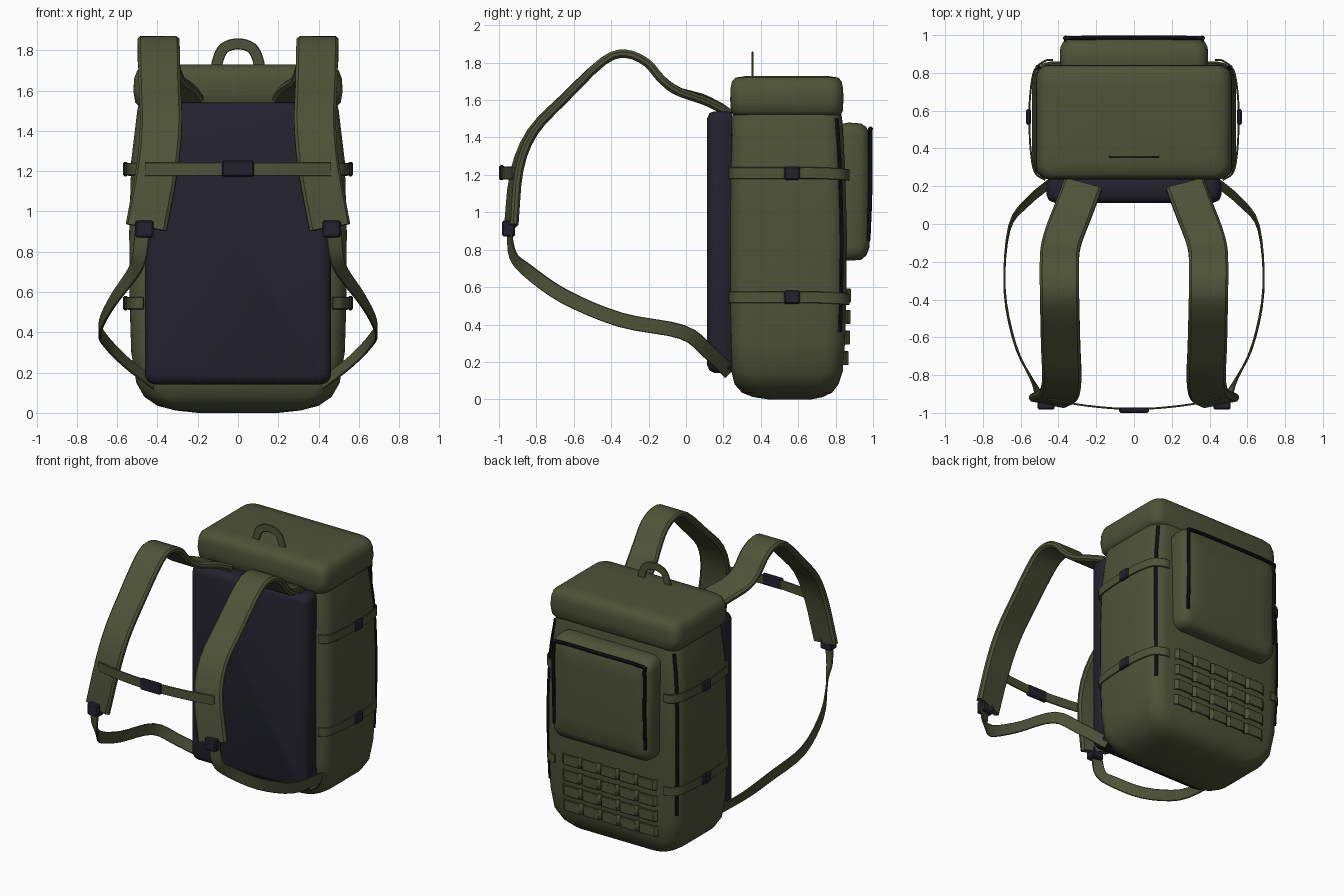
import bpy, bmesh, math
from mathutils import Vector


def material(name, col):
    m = bpy.data.materials.new(name)
    m.diffuse_color = (*col, 1)
    return m


OLIVE = material("olive_canvas", (0.078, 0.086, 0.040))
NAVY = material("dark_navy_padding", (0.017, 0.016, 0.028))
ZIP = material("black_zip", (0.008, 0.008, 0.012))


def finish(name, bm, mat, angle=40):
    bmesh.ops.recalc_face_normals(bm, faces=bm.faces[:])
    me = bpy.data.meshes.new(name)
    bm.to_mesh(me)
    bm.free()
    me.materials.append(mat)
    ob = bpy.data.objects.new(name, me)
    bpy.context.collection.objects.link(ob)
    bpy.ops.object.select_all(action='DESELECT')
    ob.select_set(True)
    bpy.context.view_layer.objects.active = ob
    bpy.ops.object.shade_smooth_by_angle(angle=math.radians(angle))
    return ob


def skin(name, rings, mat, angle=40):
    """Join closed rings of points into a capped solid."""
    bm = bmesh.new()
    vs = [[bm.verts.new(p) for p in r] for r in rings]
    n = len(vs[0])
    for a, b in zip(vs, vs[1:]):
        for i in range(n):
            bm.faces.new((a[i], a[(i + 1) % n], b[(i + 1) % n], b[i]))
    bm.faces.new(vs[0])
    bm.faces.new(vs[-1])
    return finish(name, bm, mat, angle)


def loft(name, sections, mat, axis='z'):
    """Rounded-rectangle sections: (height, half u, v min, v max, corner radius)."""
    rings = []
    for h, hu, v0, v1, r in sections:
        ring = []
        for k, (su, sv) in enumerate(((1, 1), (-1, 1), (-1, -1), (1, -1))):
            for j in range(5):
                a = math.radians(90 * k + 22.5 * j)
                u = su * (hu - r) + r * math.cos(a)
                v = (v1 - r if sv > 0 else v0 + r) + r * math.sin(a)
                ring.append((u, v, h) if axis == 'z' else (u, h, v))
        rings.append(ring)
    return skin(name, rings, mat, 50)


def spline(vals, steps):
    """Catmull-Rom through the given vectors."""
    p = [Vector(v) for v in vals]
    p = [2 * p[0] - p[1]] + p + [2 * p[-1] - p[-2]]
    out = []
    for i in range(1, len(p) - 2):
        a, b, c, d = p[i - 1:i + 3]
        for k in range(steps):
            t = k / steps
            out.append(0.5 * (2 * b + (c - a) * t + (2 * a - 5 * b + 4 * c - d) * t * t
                              + (3 * b - a - 3 * c + d) * t ** 3))
    return out + [p[-2]]


def ribbon(name, pts, width, thick, wdirs, mat, steps=4, side=1):
    """Flat strap along a path; wdirs is one width direction or one per point."""
    if not isinstance(wdirs[0], (tuple, list)):
        wdirs = [wdirs] * len(pts)
    path, dirs = spline(pts, steps), spline(wdirs, steps)
    w, t = width / 2, thick / 2
    c = t * 0.6
    prof = ((w, t - c), (w - c, t), (c - w, t), (-w, t - c),
            (-w, c - t), (c - w, -t), (w - c, -t), (w, c - t))
    rings = []
    for i, p in enumerate(path):
        tan = (path[min(i + 1, len(path) - 1)] - path[max(i - 1, 0)]).normalized()
        d = (dirs[i] - tan * dirs[i].dot(tan)).normalized()
        n = tan.cross(d)
        ring = [p + d * a + n * b for a, b in prof]
        rings.append([(q.x * side, q.y, q.z) for q in ring])
    return skin(name, rings, mat)


def box(name, loc, size, mat, bevel=0.008):
    bm = bmesh.new()
    bmesh.ops.create_cube(bm, size=1)
    for v in bm.verts:
        v.co = Vector(loc) + Vector(a * b for a, b in zip(v.co, size))
    bmesh.ops.bevel(bm, geom=bm.edges[:], offset=bevel, segments=1, affect='EDGES')
    return finish(name, bm, mat, 30)


# Main bag with rounded bottom
loft("main_bag", [
    (0.0, 0.20, 0.44, 0.67, 0.08), (0.012, 0.31, 0.36, 0.73, 0.10), (0.035, 0.40, 0.30, 0.78, 0.11),
    (0.08, 0.465, 0.26, 0.815, 0.11), (0.15, 0.505, 0.242, 0.838, 0.10), (0.3, 0.53, 0.237, 0.85, 0.10),
    (0.55, 0.538, 0.235, 0.858, 0.10), (0.9, 0.54, 0.235, 0.86, 0.10), (1.25, 0.53, 0.237, 0.85, 0.10),
    (1.5, 0.50, 0.245, 0.835, 0.10), (1.58, 0.48, 0.26, 0.82, 0.10)], OLIVE)
# Lid
loft("lid", [
    (1.515, 0.46, 0.28, 0.80, 0.06), (1.52, 0.49, 0.252, 0.825, 0.07), (1.54, 0.51, 0.240, 0.838, 0.07),
    (1.60, 0.52, 0.236, 0.842, 0.07), (1.66, 0.515, 0.238, 0.84, 0.07), (1.70, 0.50, 0.246, 0.832, 0.07),
    (1.72, 0.475, 0.265, 0.815, 0.07), (1.73, 0.40, 0.33, 0.75, 0.06)], OLIVE)
# Back padding
loft("back_pad", [
    (0.245, 0.45, 0.15, 1.535, 0.04), (0.21, 0.462, 0.142, 1.54, 0.05), (0.15, 0.462, 0.142, 1.54, 0.05),
    (0.125, 0.45, 0.155, 1.53, 0.05), (0.112, 0.42, 0.185, 1.50, 0.04)], NAVY, 'y')
# Rear pocket
loft("rear_pocket", [
    (0.82, 0.385, 0.75, 1.47, 0.06), (0.87, 0.393, 0.742, 1.48, 0.07), (0.935, 0.39, 0.745, 1.475, 0.07),
    (0.965, 0.375, 0.77, 1.455, 0.07), (0.98, 0.345, 0.81, 1.42, 0.06),
    (0.988, 0.25, 0.92, 1.32, 0.06)], OLIVE, 'y')
ribbon("pocket_zip", [(-0.36, 0.975, 0.85), (-0.36, 0.985, 1.1), (-0.36, 0.985, 1.40), (-0.33, 0.985, 1.443),
                      (0, 0.988, 1.447), (0.33, 0.985, 1.443), (0.36, 0.985, 1.40), (0.36, 0.985, 1.1),
                      (0.36, 0.975, 0.85)], 0.022, 0.022,
       [(1, 0, 0)] * 3 + [(0.7, 0, -0.7), (0, 0, -1), (-0.7, 0, -0.7)] + [(-1, 0, 0)] * 3, ZIP)
# Grab handle
ribbon("grab_handle", [(-0.108, 0.355, 1.70), (-0.10, 0.355, 1.75), (-0.07, 0.355, 1.81), (0, 0.355, 1.832),
                       (0.07, 0.355, 1.81), (0.10, 0.355, 1.75), (0.108, 0.355, 1.70)], 0.055, 0.012,
       [(1, 0, 0), (1, 0, -0.2), (0.7, 0, -0.7), (0, 0, -1), (-0.7, 0, -0.7), (-1, 0, -0.2), (-1, 0, 0)], OLIVE)

# Webbing rows with raised loops
for row, z in enumerate((0.555, 0.44, 0.33, 0.22)):
    yb = (0.858, 0.856, 0.852, 0.845)[row]
    pts = []
    for k in range(5):
        x = -0.37 + 0.148 * k
        pts += [(x, yb, z), (x + 0.018, yb + 0.018, z), (x + 0.13, yb + 0.018, z)]
    ribbon(f"webbing_row_{row}", pts + [(0.37, yb, z)], 0.075, 0.012, (0, 0, 1), OLIVE, 1)

# Chest strap
ribbon("chest_strap", [(-0.46, -0.925, 1.21), (-0.25, -0.962, 1.21), (0, -0.98, 1.21), (0.25, -0.962, 1.21),
                       (0.46, -0.925, 1.21)], 0.068, 0.01, (0, 0, 1), OLIVE)
box("chest_buckle", (0, -0.986, 1.212), (0.16, 0.028, 0.08), NAVY)

for side, tag in ((1, "right"), (-1, "left")):
    # Padded shoulder strap
    ribbon(f"shoulder_strap_{tag}", [
        (0.27, 0.21, 1.545), (0.31, 0.10, 1.60), (0.365, -0.04, 1.645), (0.39, -0.13, 1.71), (0.395, -0.21, 1.80),
        (0.395, -0.32, 1.847), (0.393, -0.44, 1.81), (0.388, -0.65, 1.61), (0.382, -0.82, 1.43),
        (0.40, -0.905, 1.22), (0.455, -0.935, 0.92)], 0.208, 0.045,
        [(1, 0.1, -0.1)] * 2 + [(1, 0, 0)] * 5 + [(1, 0.06, 0), (1, 0.1, 0), (1, 0.16, 0.1), (1, 0.2, 0.15)],
        OLIVE, 3, side)
    box(f"strap_buckle_{tag}", (side * 0.465, -0.948, 0.913), (0.09, 0.07, 0.085), NAVY)
    # Lower adjustment strap
    ribbon(f"lower_strap_{tag}", [
        (0.475, -0.945, 0.90), (0.49, -0.925, 0.77), (0.525, -0.85, 0.69), (0.625, -0.65, 0.55),
        (0.685, -0.35, 0.425), (0.66, -0.02, 0.36), (0.56, 0.12, 0.255), (0.42, 0.235, 0.145)], 0.078, 0.011,
        [(1, 0.2, 0), (0.9, 0.5, 0.2), (0.5, 0.6, 0.6), (0.1, 0.4, 0.9), (0, 0.3, 1), (0, 0.4, 1),
         (0, 0.6, 0.8), (0, 0.6, 0.7)], OLIVE, 4, side)
    # Vertical zip on the rear corner
    ribbon(f"side_zip_{tag}", [(0.503, 0.824, 0.36), (0.510, 0.830, 0.6), (0.512, 0.832, 0.9), (0.502, 0.822, 1.25),
                               (0.472, 0.807, 1.5)], 0.022, 0.016, (1, -1, 0), ZIP, 4, side)
    # Compression straps with buckles
    for z, level in ((1.21, "upper"), (0.545, "lower")):
        ribbon(f"{level}_compression_strap_{tag}", [
            (0.47, 0.233, z), (0.525, 0.275, z), (0.548, 0.40, z), (0.554, 0.57, z), (0.548, 0.70, z),
            (0.526, 0.815, z - 0.005), (0.47, 0.864, z - 0.01), (0.43, 0.868, z - 0.01)],
            0.062, 0.01, (0, 0, 1), OLIVE, 4, side)
        box(f"{level}_compression_buckle_{tag}", (side * 0.558, 0.567, z), (0.026, 0.085, 0.072), NAVY)
